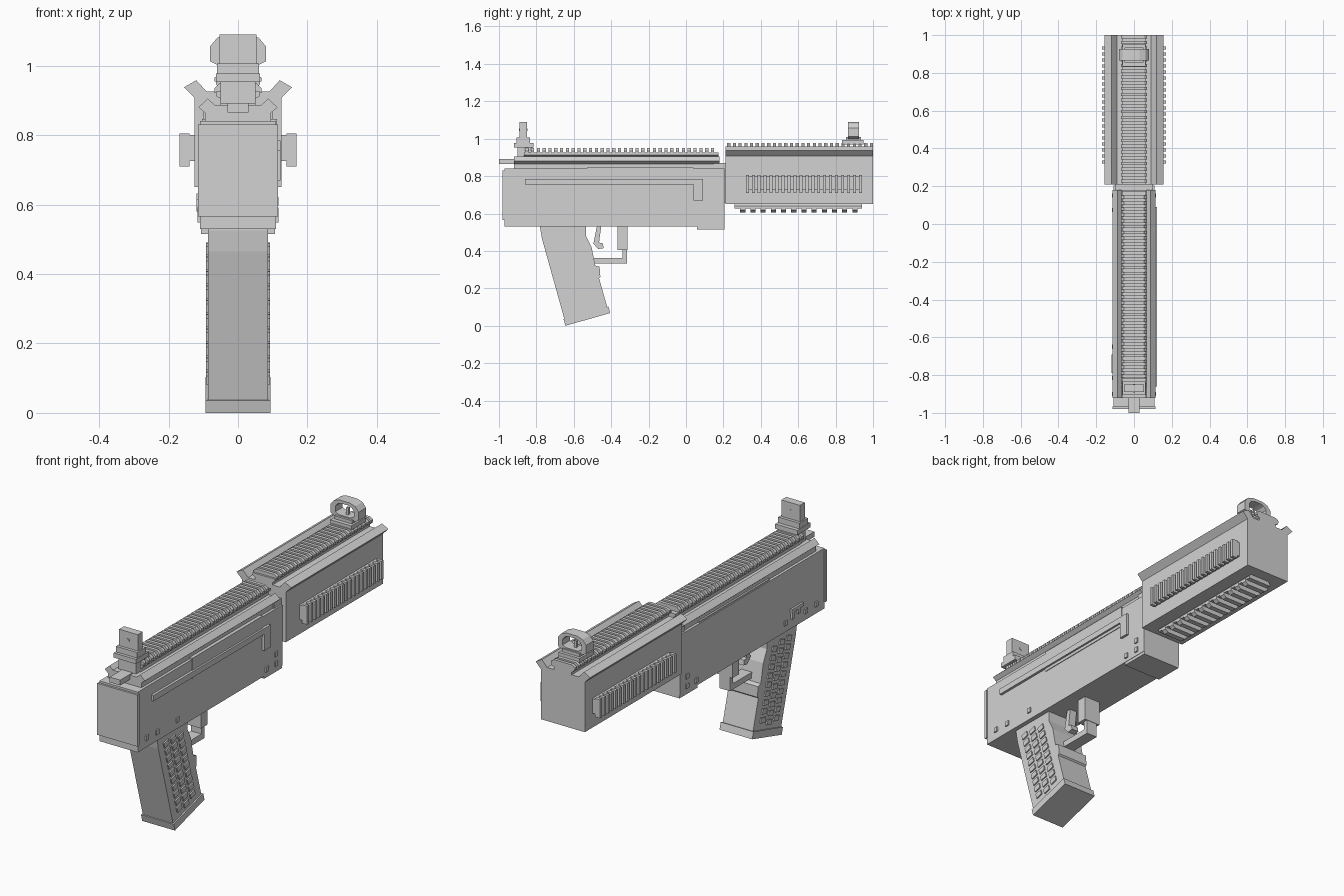
import bpy, bmesh, math

if "Cube" in bpy.data.objects:
    bpy.data.objects.remove(bpy.data.objects["Cube"])

grey = bpy.data.materials.new("plain_grey")
grey.diffuse_color = (0.65, 0.65, 0.65, 1)
grey.use_nodes = True
grey.node_tree.nodes["Principled BSDF"].inputs["Base Color"].default_value = grey.diffuse_color


def finish(name, bm):
    bmesh.ops.recalc_face_normals(bm, faces=bm.faces)
    me = bpy.data.meshes.new(name)
    bm.to_mesh(me)
    bm.free()
    me.materials.append(grey)
    ob = bpy.data.objects.new(name, me)
    bpy.context.collection.objects.link(ob)
    return ob


def add_prism(bm, a, b):
    """Closed prism between two matching loops of 3D points."""
    va = [bm.verts.new(p) for p in a]
    vb = [bm.verts.new(p) for p in b]
    n = len(a)
    bm.faces.new(va)
    bm.faces.new(vb[::-1])
    for i in range(n):
        j = (i + 1) % n
        bm.faces.new((va[i], vb[i], vb[j], va[j]))


def along_y(bm, prof, y0, y1):
    add_prism(bm, [(x, y0, z) for x, z in prof], [(x, y1, z) for x, z in prof])


def along_x(bm, prof, x0, x1):
    add_prism(bm, [(x0, y, z) for y, z in prof], [(x1, y, z) for y, z in prof])


def add_box(bm, x0, x1, y0, y1, z0, z1):
    along_y(bm, [(x0, z0), (x1, z0), (x1, z1), (x0, z1)], y0, y1)


def boxes(name, *items):
    bm = bmesh.new()
    for b in items:
        add_box(bm, *b)
    return finish(name, bm)


def mirrored(half):
    """Complete a right-half xz outline, listed bottom to top."""
    return half + [(-x, z) for x, z in reversed(half)]


def extrude_y(name, half, y0, y1):
    bm = bmesh.new()
    along_y(bm, mirrored(half), y0, y1)
    return finish(name, bm)


def extrude_x(name, prof, w):
    bm = bmesh.new()
    along_x(bm, prof, -w, w)
    return finish(name, bm)


def top_rail(name, z, base_h, y0, y1, t0, t1, count, tooth_h):
    """Accessory rail: base bar with evenly spaced cross teeth."""
    bm = bmesh.new()
    zt = z + base_h
    along_y(bm, mirrored([(.05, z), (.05, zt - .02), (.064, zt - .012), (.064, zt)]), y0, y1)
    pitch = (t1 - t0) / (count - .45)
    for i in range(count):
        y = t0 + i * pitch
        along_y(bm, mirrored([(.068, zt - .004), (.068, zt + tooth_h * .4),
                              (.052, zt + tooth_h)]), y, y + pitch * .55)
    finish(name, bm)


# Receiver body, with rear plate and lower front block
boxes("receiver", (-.109, .109, -.97, .205, .53, .84))
boxes("rear_plate", (-.115, .115, -.98, -.965, .565, .83))
boxes("lower_front_block", (-.107, .107, .06, .205, .515, .56))
boxes("raised_side_panel", (-.104, .1125, -.53, .04, .74, .847))
extrude_y("receiver_top", [(.095, .83), (.095, .864), (.114, .88), (.087, .905), (.067, .887)], -.92, .18)
boxes("rear_stub", (-.03, .03, -1, -.9, .865, .892))
boxes("neck_bridge", (-.1, .1, .15, .22, .66, .87))
top_rail("receiver_rail", .885, .04, -.865, .175, -.86, .15, 33, .025)

# Charging handle on the right side
extrude = bmesh.new()
along_x(extrude, [(-.86, .755), (.04, .755), (.04, .67), (.09, .67), (.09, .785), (-.86, .785)], .1, .122)
finish("charging_handle", extrude)

# Side pins and left selector lever
pins = []
for y, z in ((-.9, .58), (-.815, .577), (-.65, .577), (.075, .56), (.15, .56), (.15, .61)):
    pins.append((-.116, .116, y - .011, y + .011, z - .012, z + .012))
boxes("pins", *pins)
boxes("selector_lever", (-.119, -.1, -.79, -.69, .615, .632), (-.119, -.1, -.715, -.695, .58, .632),
      (-.119, -.1, -.76, -.745, .59, .632))

# Handguard with flared top edges
extrude_y("handguard", [(.125, .65), (.125, .907), (.155, .938), (.12, .958), (.09, .925)], .21, 1)
top_rail("handguard_rail", .92, .038, .21, 1, .22, 1, 26, .018)

# Ribbed side grips
ribs = []
for s in (-1, 1):
    lo, hi = sorted((s * .12, s * .147))
    ribs.append((lo, hi, .32, .94, .725, .8))
    for i in range(20):
        y = .32 + i * .0318
        lo, hi = sorted((s * .14, s * .169))
        ribs.append((lo, hi, y, y + .016, .71, .805))
boxes("side_ribs", *ribs)

# Bottom rail
bm = bmesh.new()
along_y(bm, mirrored([(.064, .628), (.064, .64), (.05, .655)]), .26, .94)
for i in range(12):
    y = .29 + i * .0545
    along_y(bm, mirrored([(.052, .605), (.068, .618), (.068, .632)]), y, y + .027)
finish("bottom_rail", bm)

# Pistol grip with studs
extrude_x("grip", [(-.78, .54), (-.78, .525), (-.77, .465), (-.65, .035), (-.42, .095), (-.465, .255),
                   (-.458, .262), (-.462, .315), (-.485, .322), (-.505, .42), (-.535, .48), (-.535, .54)], .086)
extrude_x("grip_base", [(-.655, .036), (-.645, 0), (-.405, .068), (-.415, .103)], .093)
bm = bmesh.new()
dy, dz = .272, -.962
for c, t in enumerate((.062, .118, .174)):
    for r in range(10):
        s = .0 + r * .043 + (.014 if c == 1 else 0)
        cy, cz = -.77 + s * dy - t * dz, .455 + s * dz + t * dy
        quad = [(cy + a * dy - b * dz, cz + a * dz + b * dy)
                for a, b in ((-.013, -.019), (.013, -.019), (.013, .019), (-.013, .019))]
        if cz < .5:
            along_x(bm, quad, .08, .0925)
            along_x(bm, quad, -.0925, -.08)
finish("grip_studs", bm)

# Trigger and guard
extrude_x("trigger", [(-.475, .54), (-.495, .44), (-.47, .41), (-.44, .415), (-.445, .44),
                      (-.465, .445), (-.452, .54)], .02)
extrude_x("trigger_guard", [(-.505, .333), (-.315, .333), (-.315, .42), (-.34, .42),
                            (-.34, .363), (-.505, .363)], .03)
boxes("guard_post", (-.045, .045, -.365, -.313, .405, .54))

# Rear sight
boxes("rear_sight", (-.063, .063, -.92, -.815, .953, .977), (-.06, .06, -.905, -.835, .975, 1.006),
      (-.053, .053, -.89, -.85, 1.0, 1.09))
boxes("rear_sight_mount", (-.05, .05, -.9, -.82, .89, .955))
boxes("sight_aperture", (-.006, .006, -.893, -.847, 1.042, 1.054))

# Front sight: base, ring and post
boxes("front_sight_base", (-.06, .06, .835, .95, .97, .992), (-.05, .05, .855, .935, .985, 1.008),
      (-.006, .006, .888, .9, 1.0, 1.05))
outer = mirrored([(.05, .998), (.08, 1.012), (.08, 1.056), (.06, 1.08), (.03, 1.09)])
inner = [(x * .66, 1.045 + (z - 1.045) * .66) for x, z in outer]
bm = bmesh.new()
for i in range(len(outer)):
    j = (i + 1) % len(outer)
    along_y(bm, [outer[i], outer[j], inner[j], inner[i]], .866, .926)
bmesh.ops.remove_doubles(bm, verts=bm.verts, dist=1e-5)
seen = {}
for f in bm.faces:
    seen.setdefault(tuple(round(c, 4) for c in f.calc_center_median()), []).append(f)
# drop the hidden walls shared by neighbouring ring segments
walls = [f for f in bm.faces if abs(f.normal.y) < .5 and
         all(sum(abs(v.co.x - p[0]) + abs(v.co.z - p[1]) < 1e-4 for v in f.verts for p in ring) == 2
             for ring in (outer, inner))]
bmesh.ops.delete(bm, geom=walls, context='FACES_ONLY')
finish("front_sight_ring", bm)
